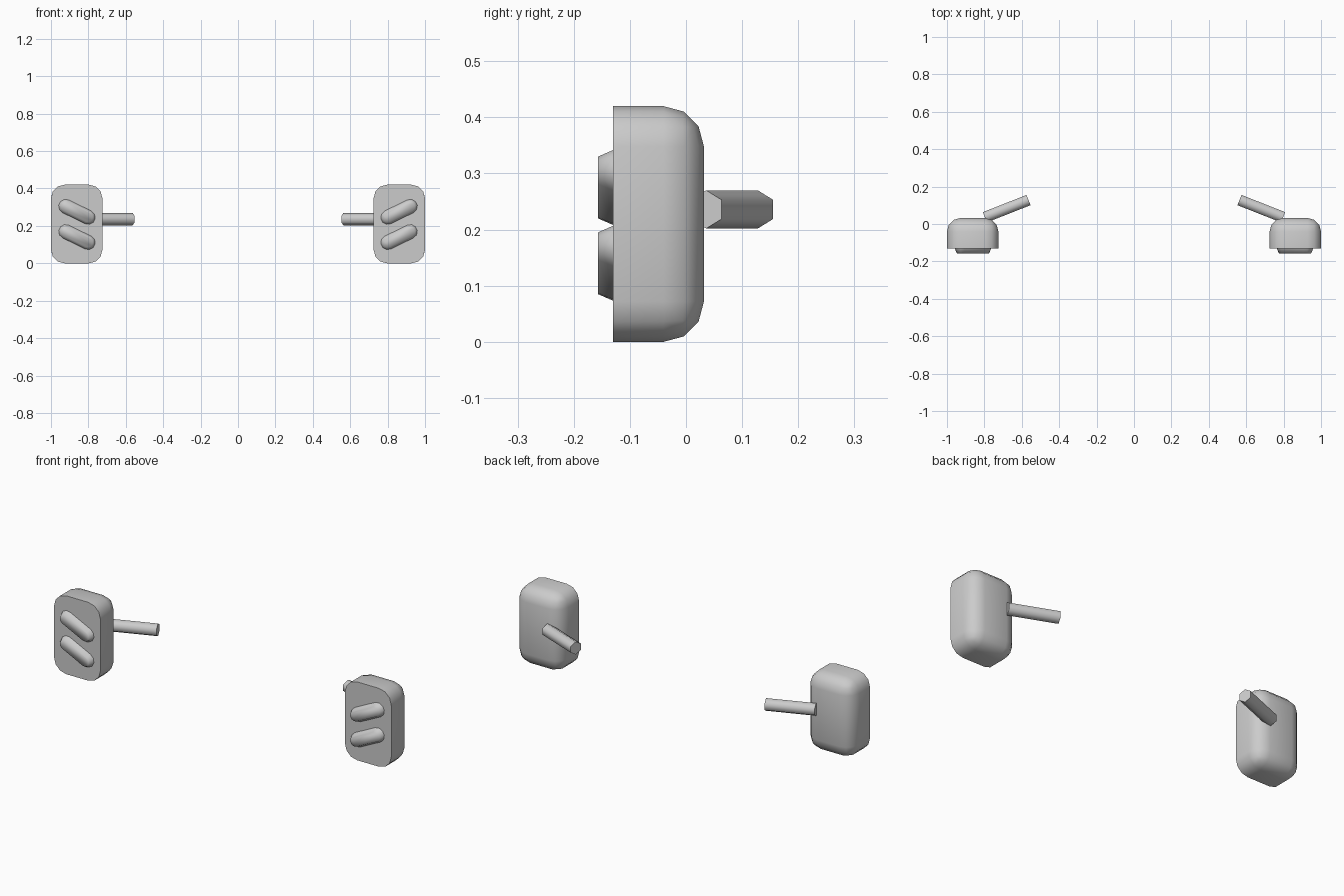
import bpy, bmesh
from math import sin, cos, pi, radians
from mathutils import Vector, Matrix

if "Cube" in bpy.data.objects:
    bpy.data.objects.remove(bpy.data.objects["Cube"])

grey = bpy.data.materials.new("plain_grey")
grey.use_nodes = True
colour = (0.6, 0.6, 0.6, 1)
grey.diffuse_color = colour
grey.node_tree.nodes["Principled BSDF"].inputs["Base Color"].default_value = colour


def finish(name, bm, angle):
    """Turn a left-side bmesh into an object mirrored to the right side."""
    bmesh.ops.recalc_face_normals(bm, faces=bm.faces)
    mesh = bpy.data.meshes.new(name)
    bm.to_mesh(mesh)
    bm.free()
    obj = bpy.data.objects.new(name, mesh)
    bpy.context.collection.objects.link(obj)
    mesh.materials.append(grey)
    bpy.ops.object.select_all(action='DESELECT')
    obj.select_set(True)
    bpy.context.view_layer.objects.active = obj
    bpy.ops.object.shade_smooth_by_angle(angle=radians(angle))
    obj.modifiers.new("mirror_sides", 'MIRROR').use_mirror_merge = False


# Housing: box rounded everywhere except the front rim
low, high = Vector((0.725, -0.13, 0)), Vector((1, 0.032, 0.42))
bm = bmesh.new()
bmesh.ops.create_cube(bm, size=1, matrix=Matrix.Translation((low + high) / 2)
                      @ Matrix.Diagonal((*(high - low), 1)))
round_edges = [e for e in bm.edges if any(v.co.y > 0 for v in e.verts)]
bmesh.ops.bevel(bm, geom=round_edges, offset=0.072, segments=3,
                profile=0.5, affect='EDGES')
finish("lamp_housing", bm, 40)


# Lamps: slanted capsules that taper toward the front
def capsule_ring(bm, centre, y, radius, half=0.067, tilt=radians(26), steps=5):
    ring = []
    for end in (0, 1):
        for i in range(steps + 1):
            a = -pi / 2 + pi * (end + i / steps)
            u = (half if end == 0 else -half) + radius * cos(a)
            w = radius * sin(a)
            ring.append(bm.verts.new((centre[0] + u * cos(tilt) - w * sin(tilt), y,
                                      centre[1] + u * sin(tilt) + w * cos(tilt))))
    return ring


for name, z in (("upper_lamp", 0.275), ("lower_lamp", 0.14)):
    bm = bmesh.new()
    back = capsule_ring(bm, (0.861, z), -0.13, 0.038)
    front = capsule_ring(bm, (0.861, z), -0.157, 0.026)
    for i in range(len(back)):
        j = (i + 1) % len(back)
        bm.faces.new((back[i], back[j], front[j], front[i]))
    bm.faces.new(front)
    finish(name, bm, 180)

# Mounting arm: six-sided bar leaning back and inward
start, tip = Vector((0.797, 0.036, 0.236)), Vector((0.564, 0.128, 0.236))
axis = (tip - start).normalized()
side = axis.cross(Vector((0, 0, 1)))
frame = Matrix((Vector((0, 0, 1)), side, axis)).transposed().to_4x4()
bm = bmesh.new()
bmesh.ops.create_cone(bm, cap_ends=True, segments=6, radius1=0.034, radius2=0.034,
                      depth=(tip - start).length)
# Put a corner of the bar on top
if max(abs(v.co.x) for v in bm.verts) < 0.033:
    bmesh.ops.rotate(bm, verts=bm.verts, matrix=Matrix.Rotation(pi / 6, 3, 'Z'))
bmesh.ops.transform(bm, verts=bm.verts,
                    matrix=Matrix.Translation((start + tip) / 2) @ frame)
finish("mounting_arm", bm, 65)
